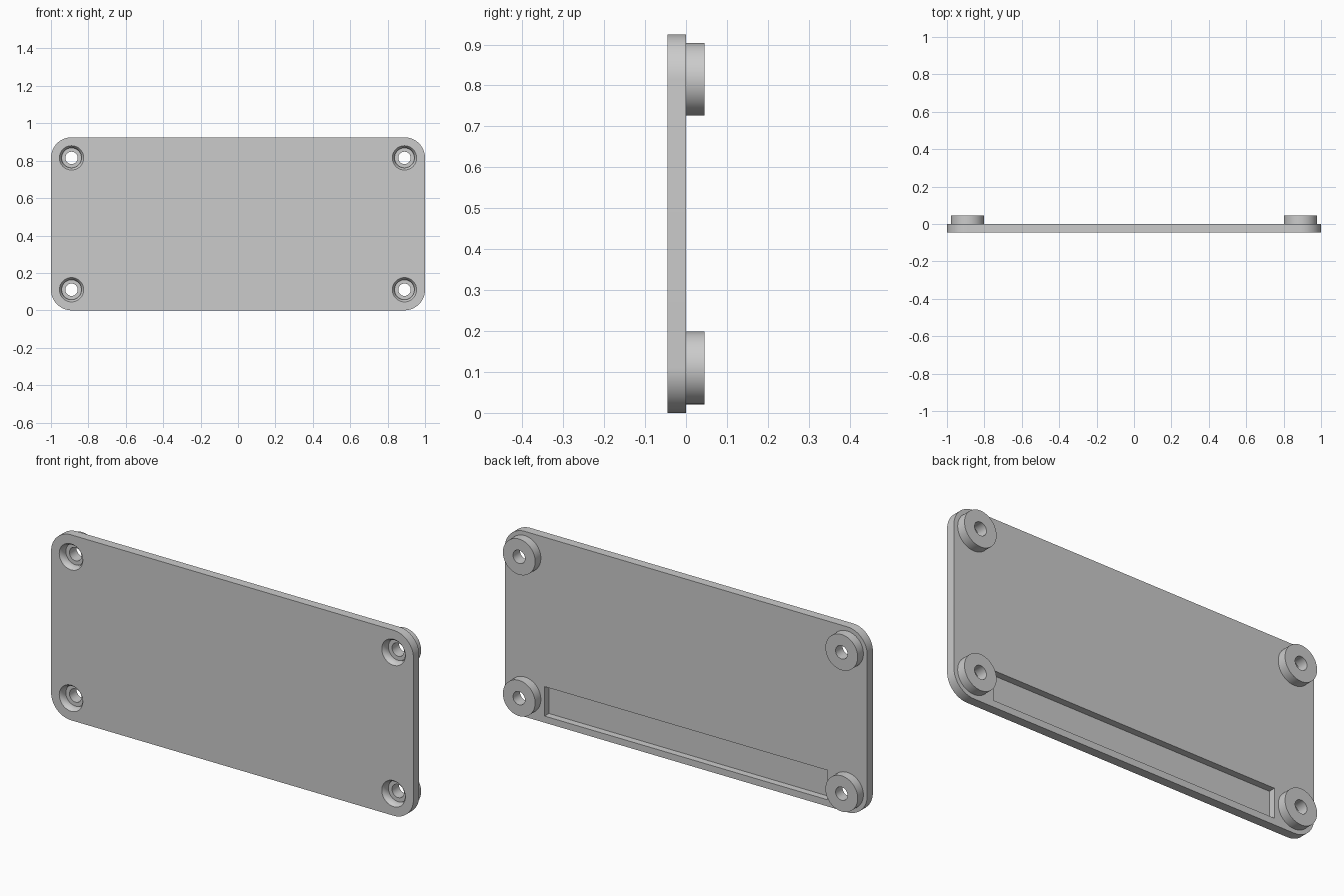
import bpy, bmesh
from math import cos, sin, tau
from mathutils import Matrix, Vector

cube = bpy.data.objects.get("Cube")
if cube:
    bpy.data.objects.remove(cube)

HEIGHT = 0.925
THICK = 0.045
INSET = 0.11
CENTRES = [(x, z) for x in (INSET - 1, 1 - INSET) for z in (INSET, HEIGHT - INSET)]

grey = bpy.data.materials.new("light_grey")
grey.use_nodes = True
grey.diffuse_color = (0.6, 0.6, 0.6, 1)
grey.node_tree.nodes["Principled BSDF"].inputs["Base Color"].default_value = (0.6, 0.6, 0.6, 1)


def add_object(name, bm):
    bmesh.ops.recalc_face_normals(bm, faces=bm.faces)
    mesh = bpy.data.meshes.new(name)
    bm.to_mesh(mesh)
    bm.free()
    mesh.materials.append(grey)
    obj = bpy.data.objects.new(name, mesh)
    bpy.context.collection.objects.link(obj)
    return obj


def box(name, low, high):
    bm = bmesh.new()
    low, high = Vector(low), Vector(high)
    scale = Matrix.Diagonal((*(high - low), 1))
    bmesh.ops.create_cube(bm, size=1, matrix=Matrix.Translation((low + high) / 2) @ scale)
    return bm


def turned(name, x, z, profile, sides=64):
    """Solid of revolution about the y direction, from (radius, y) pairs."""
    bm = bmesh.new()
    rings = []
    for r, y in profile:
        angles = [tau * i / sides for i in range(sides)]
        rings.append([bm.verts.new((x + r * cos(a), y, z + r * sin(a))) for a in angles])
    for a, b in zip(rings, rings[1:]):
        for i in range(sides):
            j = (i + 1) % sides
            bm.faces.new((a[i], a[j], b[j], b[i]))
    bm.faces.new(rings[0])
    bm.faces.new(rings[-1])
    return add_object(name, bm)


def cut(obj, cutters):
    for cutter in cutters:
        mod = obj.modifiers.new("cut", 'BOOLEAN')
        mod.operation = 'DIFFERENCE'
        mod.solver = 'EXACT'
        mod.object = cutter
    graph = bpy.context.evaluated_depsgraph_get()
    mesh = bpy.data.meshes.new_from_object(obj.evaluated_get(graph))
    obj.modifiers.clear()
    obj.data = mesh


# Plate with rounded corners
bm = box("plate", (-1, -THICK, 0), (1, 0, HEIGHT))
corners = [e for e in bm.edges if abs(e.verts[0].co.y - e.verts[1].co.y) > 0.01]
bmesh.ops.bevel(bm, geom=corners, offset=INSET, segments=16, profile=0.5, affect='EDGES')
plate = add_object("plate", bm)

# Screw holes, each with a countersunk seat at the front
hole_profile = [(0.067, -THICK - 0.01), (0.065, -THICK), (0.057, -0.036), (0.053, -0.022),
                (0.053, -0.01), (0.033, -0.01), (0.033, THICK + 0.02)]
holes = [turned("hole_cutter", x, z, hole_profile) for x, z in CENTRES]

# Long recess in the back
recess = add_object("recess_cutter", box("recess", (-0.78, -0.034, 0.033), (0.78, 0.02, 0.18)))

cut(plate, holes + [recess])

# Round standoffs on the back
parts = [plate]
for (x, z), hole in zip(CENTRES, holes):
    side = "left" if x > 0 else "right"
    level = "upper" if z > HEIGHT / 2 else "lower"
    standoff = turned(f"{level}_{side}_standoff", x, z, [(0.089, 0), (0.089, THICK)])
    cut(standoff, [hole])
    parts.append(standoff)

for cutter in holes + [recess]:
    bpy.data.objects.remove(cutter)

# Smooth the round walls, keep the rims sharp
bpy.ops.object.select_all(action='DESELECT')
for part in parts:
    part.select_set(True)
bpy.context.view_layer.objects.active = plate
bpy.ops.object.shade_smooth_by_angle(angle=0.5)
